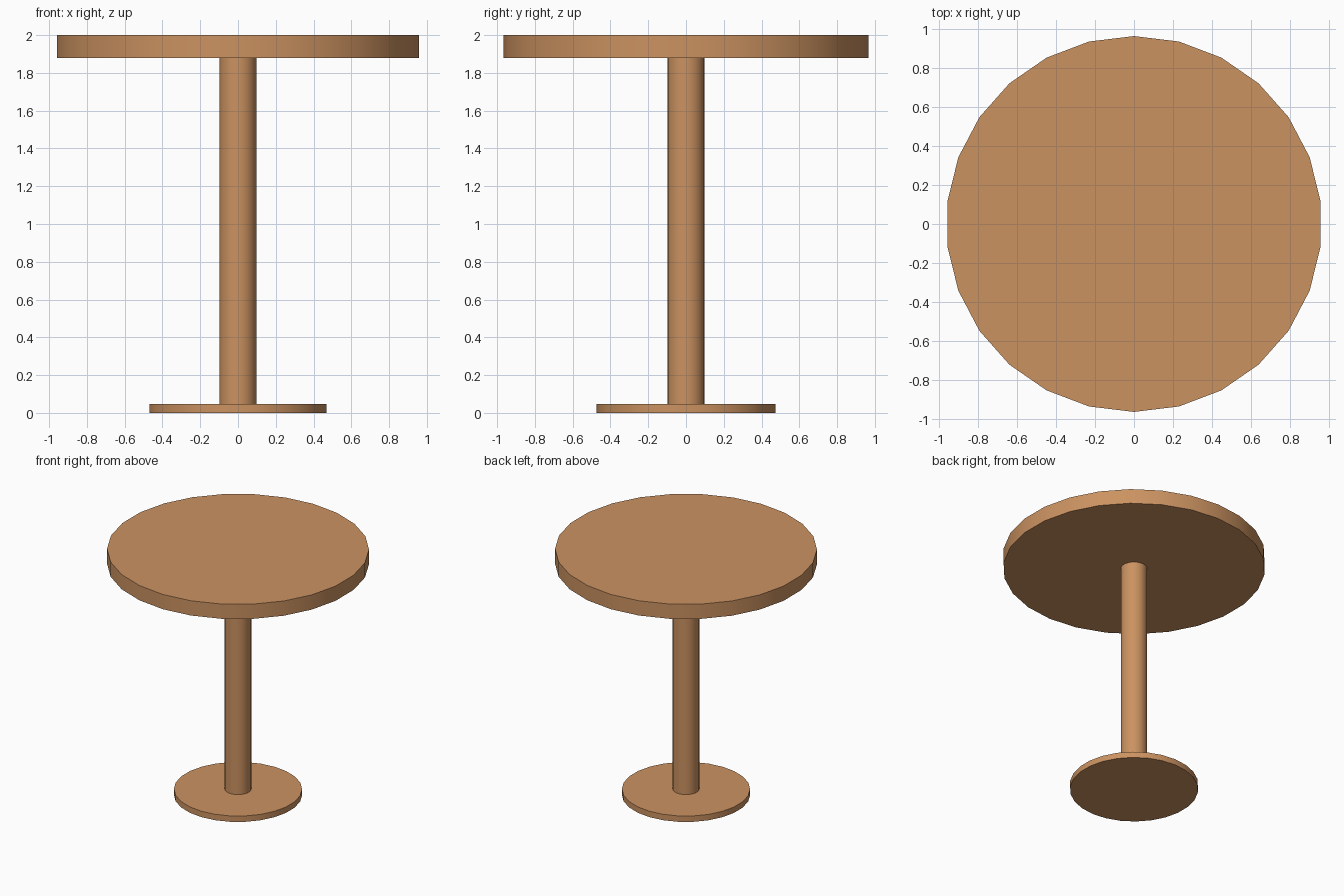
import bpy
import math

if "Cube" in bpy.data.objects:
    bpy.data.objects.remove(bpy.data.objects["Cube"])

SIDES = 26

wood = bpy.data.materials.new("wood")
wood.diffuse_color = (0.60, 0.29, 0.12, 1.0)
wood.use_nodes = True
wood.node_tree.nodes["Principled BSDF"].inputs["Base Color"].default_value = wood.diffuse_color


def disc(name, radius, z0, z1):
    """Upright cylinder between two heights, with a corner on the y axis."""
    bpy.ops.mesh.primitive_cylinder_add(
        vertices=SIDES, radius=radius, depth=z1 - z0,
        location=(0, 0, (z0 + z1) / 2))
    obj = bpy.context.object
    obj.name = name
    obj.data.materials.append(wood)
    bpy.ops.object.shade_smooth_by_angle(angle=math.radians(30))
    return obj


# Round foot, central column and table top
disc("base_plate", 0.473, 0.0, 0.048)
disc("column", 0.098, 0.048, 1.88)
disc("table_top", 0.966, 1.88, 2.0)
